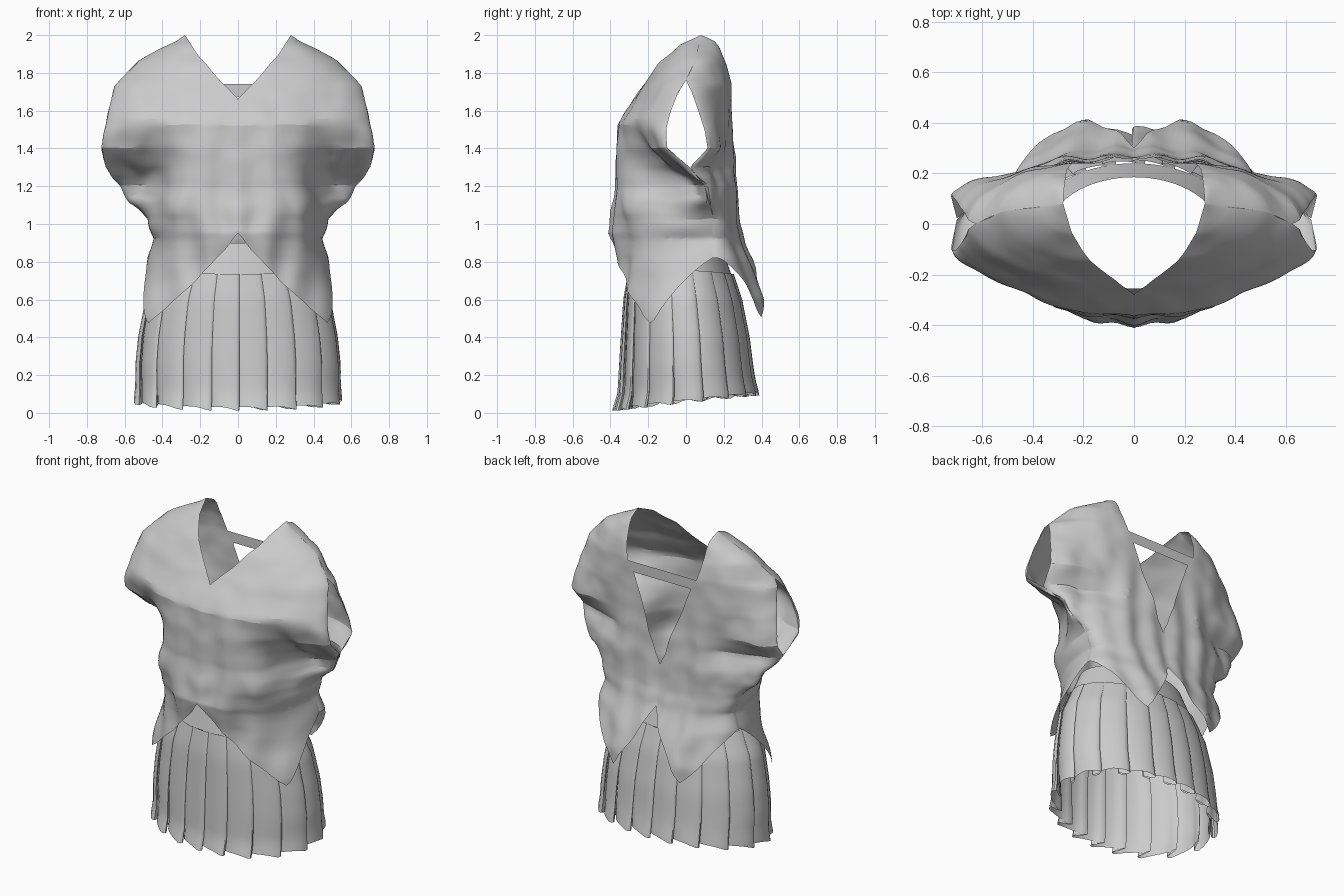
import bpy, bmesh, math
from mathutils import Vector, noise

cube = bpy.data.objects.get("Cube")
if cube:
    bpy.data.objects.remove(cube, do_unlink=True)

cloth = bpy.data.materials.new("grey cloth")
cloth.use_nodes = True
GREY = (0.6, 0.6, 0.6, 1)
cloth.diffuse_color = GREY
cloth.node_tree.nodes["Principled BSDF"].inputs["Base Color"].default_value = GREY
TURN = 2 * math.pi


def curve(*pts):
    """Piecewise function through (height, value) pairs, listed from the top down."""
    def f(z):
        if z >= pts[0][0]:
            return pts[0][1]
        for (z0, v0), (z1, v1) in zip(pts, pts[1:]):
            if z >= z1:
                return v0 + (v1 - v0) * (z0 - z) / (z0 - z1)
        return pts[-1][1]
    return f


def smooth(t):
    t = max(0, min(1, t))
    return t * t * (3 - 2 * t)


def loft(name, rows, closed=False, angle=30, mirror=False):
    """Skin a list of equally long point rows."""
    bm = bmesh.new()
    grid = [[bm.verts.new(p) for p in row] for row in rows]
    n = len(rows[0])
    for a, b in zip(grid, grid[1:]):
        for i in range(n if closed else n - 1):
            k = (i + 1) % n
            bm.faces.new((a[i], b[i], b[k], a[k]))
    bmesh.ops.remove_doubles(bm, verts=bm.verts, dist=0.0005)
    mesh = bpy.data.meshes.new(name)
    bm.to_mesh(mesh)
    bm.free()
    mesh.materials.append(cloth)
    obj = bpy.data.objects.new(name, mesh)
    bpy.context.collection.objects.link(obj)
    if mirror:
        obj.modifiers.new("mirror", 'MIRROR').merge_threshold = 0.001
    bpy.ops.object.select_all(action='DESELECT')
    obj.select_set(True)
    bpy.context.view_layer.objects.active = obj
    bpy.ops.object.shade_smooth_by_angle(angle=math.radians(angle))


# Blouse: outer edge runs along shoulder, sleeve opening, under-sleeve and side
outer_x = curve((2, .28), (1.966, .33), (1.93, .41), (1.87, .52), (1.8, .59), (1.73, .655), (1.6, .685),
                (1.4, .725), (1.3, .70), (1.2, .62), (1.12, .57), (1.03, .48), (.92, .445), (.82, .475), (.5, .55))
edge_front = curve((2, .08), (1.87, .05), (1.76, 0), (1.7, -.04), (1.6, -.08), (1.5, -.105), (1.4, -.1),
                   (1.3, .02), (1.2, .1), (1.05, .14), (.82, .14), (.5, .05))
edge_back = curve((2, .08), (1.87, .05), (1.76, 0), (1.7, .03), (1.6, .065), (1.5, .1), (1.4, .115),
                  (1.3, .02), (1.2, .1), (1.05, .14), (.82, .14), (.5, .05))
mid_front = curve((2, .08), (1.95, -.03), (1.85, -.14), (1.71, -.245), (1.53, -.362),
                  (1.2, -.365), (.95, -.405), (.8, -.37), (.5, -.36))
mid_back = curve((2, .08), (1.97, .15), (1.93, .18), (1.85, .215), (1.75, .237), (1.4, .25), (1.2, .265),
                 (1, .28), (.9, .305), (.73, .38), (.6, .425), (.5, .43))
neck_front = curve((2, .28), (1.88, .2), (1.66, 0))
neck_back = curve((2, .28), (1.74, .245), (1.67, .2), (1.15, 0))
body_x = curve((1.5, .3), (1.2, .36), (1, .42), (.9, .46))
crease = curve((1.56, 0), (1.48, .3), (1.38, .75), (1.28, 1), (1.15, 1), (1.0, .4), (.86, 0))


def hem_front(a):
    tip = math.radians(60)
    if a < tip:
        return .95 - .48 * math.sin(a) / math.sin(tip)
    return .47 + .35 * (a - tip) / (math.pi / 2 - tip)


def hem_back(a):
    tip, s = .43, math.sin(a)
    if s < tip:
        return .9 - .4 * s / tip
    return .5 + .32 * (s - tip) / (1 - tip)


def blouse_point(z, a, neck, mid, edge, fold):
    inner, out = neck(z), outer_x(z)
    x = inner + (out - inner) * math.sin(a)
    power = .85 + .5 * smooth((z - 1.3) / .3)
    side = max(0, math.cos(a)) if a < 1.55 else 0
    weight = side ** power
    # Armpit fold: the cloth drops back beyond the edge of the body
    tucked = 1 - smooth((x - body_x(z) + .1) / .28)
    weight += (tucked * side ** .3 - weight) * fold * crease(z)
    y = edge(z) + (mid(z) - edge(z)) * weight
    # Hanging folds and crumpling
    loose = smooth((1.7 - z) / .5)
    y += .009 * loose * side ** .5 * math.sin(x * 34 + 1.5 * math.sin(z * 4))
    p = Vector((x, y, z))
    rough = .008 + .012 * crease(z) * smooth((x - .3) / .15)
    shift = noise.noise_vector(Vector((x, y * .3, z)) * 9) * rough * smooth((2 - z) / .15)
    if x < .02:
        shift.x = 0
    return p + shift * (1 if side else 0)


def blouse_panel(name, neck, mid, edge, hem, fold):
    cols, upper, lower = 32, 60, 20
    step = .017
    base = 2 - upper * step
    angles = [math.pi / 2 * i / cols for i in range(cols + 1)]
    rows = []
    for j in range(upper + lower + 1):
        row = []
        for a in angles:
            if j <= upper:
                z = 2 - step * j
            else:
                z = base + (hem(a) - base) * (j - upper) / lower
            row.append(blouse_point(z, a, neck, mid, edge, fold))
        rows.append(row)
    loft(name, rows, mirror=True, angle=20)


blouse_panel("blouse_front", neck_front, mid_front, edge_front, hem_front, .8)
blouse_panel("blouse_back", neck_back, mid_back, edge_back, hem_back, .35)

# Strap across the back of the neck
loft("neck_strap", [[Vector((half * i / 8, .243, z)) for i in range(-8, 9)]
                    for z, half in ((1.74, .25), (1.675, .205))])

# Skirt: an oval that widens downwards, with overlapping knife pleats
half_x = curve((.9, .34), (.73, .415), (.6, .475), (.4, .51), (.25, .522), (.1, .518))
front_y = curve((.9, -.255), (.73, -.295), (.6, -.315), (.3, -.328), (.1, -.335), (.0, -.355))
back_y = curve((.9, .185), (.73, .24), (.6, .28), (.4, .315), (.25, .33), (.1, .35))


def oval(angle, z, grow=0):
    mid, half = (front_y(z) + back_y(z)) / 2, (back_y(z) - front_y(z)) / 2
    return Vector(((half_x(z) + grow) * math.sin(angle), mid - (half + grow) * math.cos(angle), z))


# Waistband, tucked just inside the pleats
loft("waistband", [[oval(TURN * i / 64, z) for i in range(64)] for z in (.9, .82, .73)], closed=True)

# One pleat: fraction of its width, and distance in or out
PLEAT = ((0, -.004), (.2, .006), (.45, .016), (.7, .022), (.92, .024), (1.02, .02), (1.06, .012),
         (1.02, .003), (.85, -.008), (.65, -.018), (.62, -.024), (.75, -.024), (.9, -.014))
COUNT, ROWS = 18, 18
skirt_rows = []
for j in range(ROWS + 1):
    drop = j / ROWS
    # Pleats open out towards the hem and curl at the very bottom
    depth = .35 + .65 * drop + .35 * smooth((drop - .85) / .15)
    row = []
    for n in range(COUNT):
        for t, out in PLEAT:
            turn = TURN * (n + t) / COUNT
            angle = turn - .11 * math.sin(2 * turn)
            waist = .735 + .02 * math.sin(angle) ** 2
            hem = .07 - .04 * math.cos(angle) - .018 * smooth((t - .5) * 2)
            z = waist + (hem - waist) * drop
            row.append(oval(angle, z, out * depth + .006))
    skirt_rows.append(row)
loft("pleated_skirt", skirt_rows, closed=True, angle=40)
